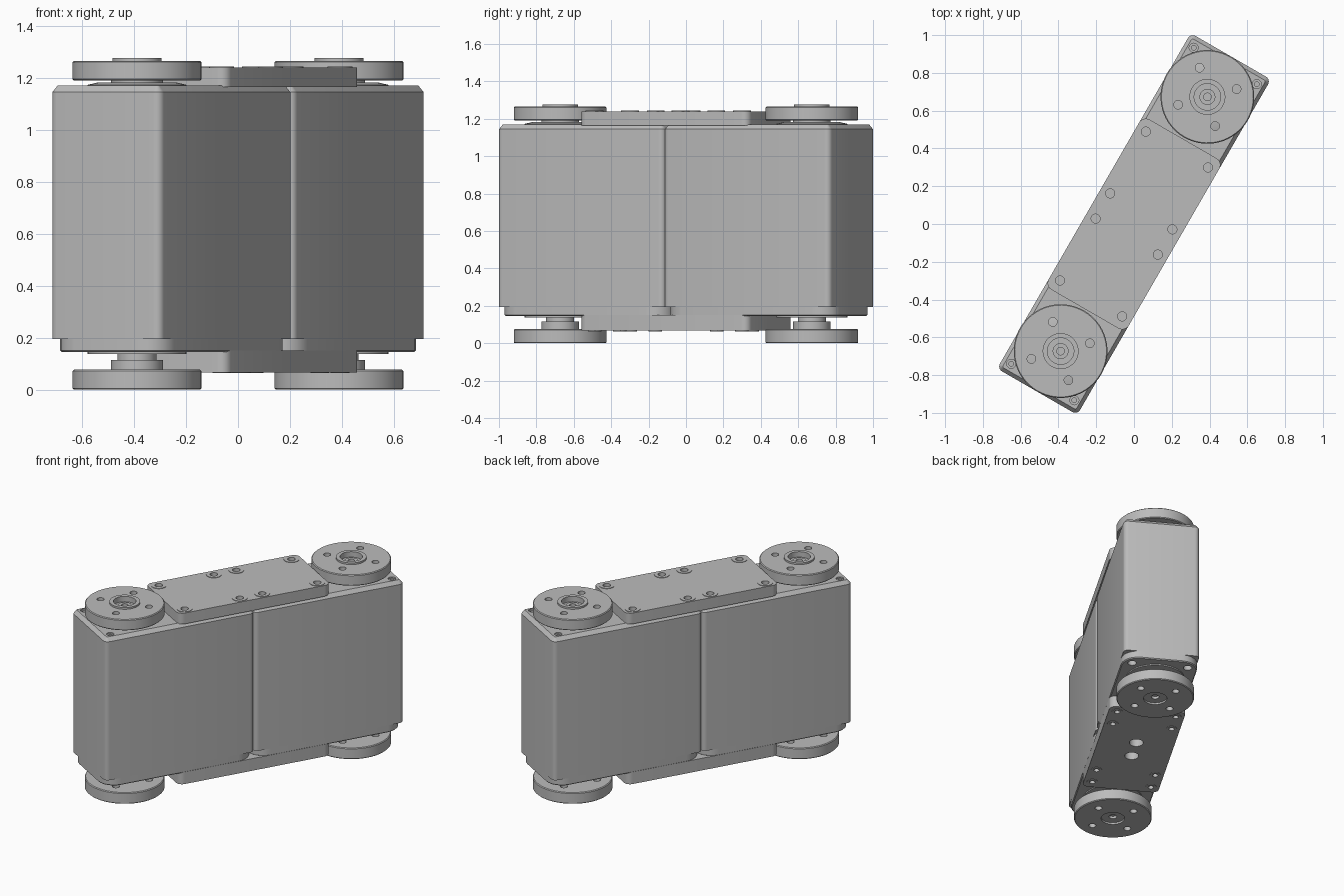
import bpy, bmesh, math
from mathutils import Matrix

cube = bpy.data.objects.get("Cube")
if cube:
    bpy.data.objects.remove(cube)

gray = bpy.data.materials.new("light gray")
gray.use_nodes = True
gray.diffuse_color = (0.5, 0.5, 0.5, 1)
gray.node_tree.nodes["Principled BSDF"].inputs["Base Color"].default_value = (0.5, 0.5, 0.5, 1)

TURN = math.radians(60)   # the long axis lies diagonally
HALF_L, HALF_W = 1.025, 0.245
HORN_X = 0.777
TOP, BOTTOM = 1.17, 0.145


def finish(bm, name, loc=(0, 0, 0)):
    bmesh.ops.recalc_face_normals(bm, faces=bm.faces)
    mesh = bpy.data.meshes.new(name)
    bm.to_mesh(mesh)
    bm.free()
    mesh.materials.append(gray)
    mesh.transform(Matrix.Rotation(TURN, 4, 'Z') @ Matrix.Translation(loc))
    obj = bpy.data.objects.new(name, mesh)
    bpy.context.collection.objects.link(obj)
    return obj


def activate(obj):
    bpy.ops.object.select_all(action='DESELECT')
    obj.select_set(True)
    bpy.context.view_layer.objects.active = obj


def smooth(obj):
    activate(obj)
    bpy.ops.object.shade_smooth_by_angle(angle=math.radians(30))


def rounded_block(name, x0, x1, half_w, radius, sections):
    """Rounded rectangle lofted through (height, inset) sections."""
    bm = bmesh.new()
    rings = []
    for z, inset in sections:
        ring = []
        r = max(radius - inset, 0.004)
        for q in range(4):
            sx, sy = ((1, 1), (-1, 1), (-1, -1), (1, -1))[q]
            cx = (x1 - inset - r) if sx > 0 else (x0 + inset + r)
            cy = sy * (half_w - inset - r)
            for i in range(7):
                a = (q + i / 6) * math.pi / 2
                ring.append(bm.verts.new((cx + r * math.cos(a), cy + r * math.sin(a), z)))
        rings.append(ring)
    n = len(rings[0])
    for low, high in zip(rings, rings[1:]):
        for i in range(n):
            j = (i + 1) % n
            bm.faces.new((low[i], low[j], high[j], high[i]))
    bm.faces.new(rings[0][::-1])
    bm.faces.new(rings[-1])
    return finish(bm, name)


def lathe(name, profile, loc, flip=1, steps=48):
    """Turn a (radius, height) profile about a vertical axis."""
    bm = bmesh.new()
    vs = [bm.verts.new((r, 0, z * flip)) for r, z in profile]
    es = [bm.edges.new(p) for p in zip(vs, vs[1:])]
    bmesh.ops.spin(bm, geom=vs + es, cent=(0, 0, 0), axis=(0, 0, 1),
                   angle=math.tau, steps=steps)
    bmesh.ops.remove_doubles(bm, verts=bm.verts, dist=0.0005)
    return finish(bm, name, loc)


def drill(obj, points, radius, z, depth):
    """Cut vertical round holes centred on height z."""
    bm = bmesh.new()
    for x, y in points:
        bmesh.ops.create_cone(bm, cap_ends=True, segments=20, radius1=radius, radius2=radius,
                              depth=depth, matrix=Matrix.Translation((x, y, z)))
    cutter = finish(bm, "cutter")
    cutter.hide_render = True
    activate(obj)
    mod = obj.modifiers.new("holes", 'BOOLEAN')
    mod.operation = 'DIFFERENCE'
    mod.solver = 'EXACT'
    mod.object = cutter
    bpy.ops.object.modifier_apply(modifier=mod.name)
    bpy.data.objects.remove(cutter)


def screws(name, points, radius, z, flip):
    """Near-flush screw heads with a hexagonal socket."""
    inner = radius * 0.5
    for x, y in points:
        head = lathe(name, [(0, -0.02), (inner, -0.02), (inner, 0.003), (radius, 0.003),
                            (radius, -0.028), (0, -0.028)], (x, y, z), flip, 24)
        smooth(head)


# Motor bodies, horns and shafts, mirrored end to end
for side, label in ((1, "left"), (-1, "right")):
    x0, x1 = sorted((0, side * HALF_L))
    corners = [(side * 0.966, s * 0.193) for s in (-1, 1)]
    body = rounded_block(label + "_body", x0, x1, HALF_W, 0.03,
                         [(0.195, 0), (1.145, 0), (TOP, 0.02)])
    drill(body, corners, 0.024, TOP, 0.05)
    screws(label + "_body_screw", corners, 0.025, TOP - 0.012, 1)
    smooth(body)

    # Base with strongly rounded corners and screw holes
    base = rounded_block(label + "_base", x0, x1, HALF_W, 0.11,
                         [(BOTTOM, 0.006), (BOTTOM + 0.006, 0), (0.196, 0)])
    feet = [(side * x, s * 0.18) for x in (0.075, 0.95) for s in (-1, 1)]
    drill(base, feet, 0.028, BOTTOM, 0.06)
    smooth(base)

    # Output horns with a stepped hub and four holes
    x = side * HORN_X
    ring = [(x + 0.16 * math.cos(a), 0.16 * math.sin(a))
            for a in (math.pi / 4 + k * math.pi / 2 for k in range(4))]
    top_horn = lathe(label + "_top_horn",
                     [(0, 1.235), (0.02, 1.235), (0.02, 1.25), (0.042, 1.25), (0.042, 1.24),
                      (0.07, 1.24), (0.07, 1.277), (0.095, 1.277), (0.095, 1.265),
                      (0.243, 1.265), (0.248, 1.26), (0.248, 1.195), (0.243, 1.19),
                      (0, 1.19)], (x, 0, 0), steps=64)
    drill(top_horn, ring, 0.023, 1.225, 0.2)
    smooth(top_horn)
    collar = lathe(label + "_top_collar",
                   [(0, 1.16), (0.19, 1.16), (0.19, 1.173), (0.15, 1.182), (0.1, 1.182),
                    (0.1, 1.195), (0, 1.195)], (x, 0, 0))
    smooth(collar)
    low_horn = lathe(label + "_bottom_horn",
                     [(0, 0.03), (0.025, 0.03), (0.025, 0.012), (0.075, 0.012), (0.075, 0),
                      (0.243, 0), (0.248, 0.005), (0.248, 0.072), (0.243, 0.077),
                      (0.1, 0.077), (0.1, 0.115), (0.075, 0.115), (0.075, 0.15),
                      (0, 0.15)], (x, 0, 0), steps=64)
    drill(low_horn, ring, 0.023, 0.04, 0.2)
    smooth(low_horn)
    flange = lathe(label + "_bottom_flange",
                   [(0, 0.137), (0.19, 0.137), (0.19, 0.15), (0, 0.15)], (x, 0, 0))
    smooth(flange)

# Connecting plates with screws
top_plate = rounded_block("top_plate", -0.52, 0.52, HALF_W, 0.04, [(1.165, 0), (1.24, 0)])
points = [(x, y) for x in (-0.455, -0.077, 0.077, 0.455) for y in (-0.19, 0.19)]
drill(top_plate, points, 0.046, 1.24, 0.05)
smooth(top_plate)
screws("top_plate_screw", points, 0.048, 1.24, 1)

bottom_plate = rounded_block("bottom_plate", -0.52, 0.52, HALF_W, 0.04, [(0.067, 0), (0.15, 0)])
points = [(x, y) for x in (-0.455, -0.3, 0.3, 0.455) for y in (-0.19, 0.19)]
drill(bottom_plate, points, 0.034, 0.067, 0.05)
drill(bottom_plate, [(-0.085, 0), (0.085, 0)], 0.045, 0.067, 0.12)
smooth(bottom_plate)
screws("bottom_plate_screw", points, 0.036, 0.067, -1)
